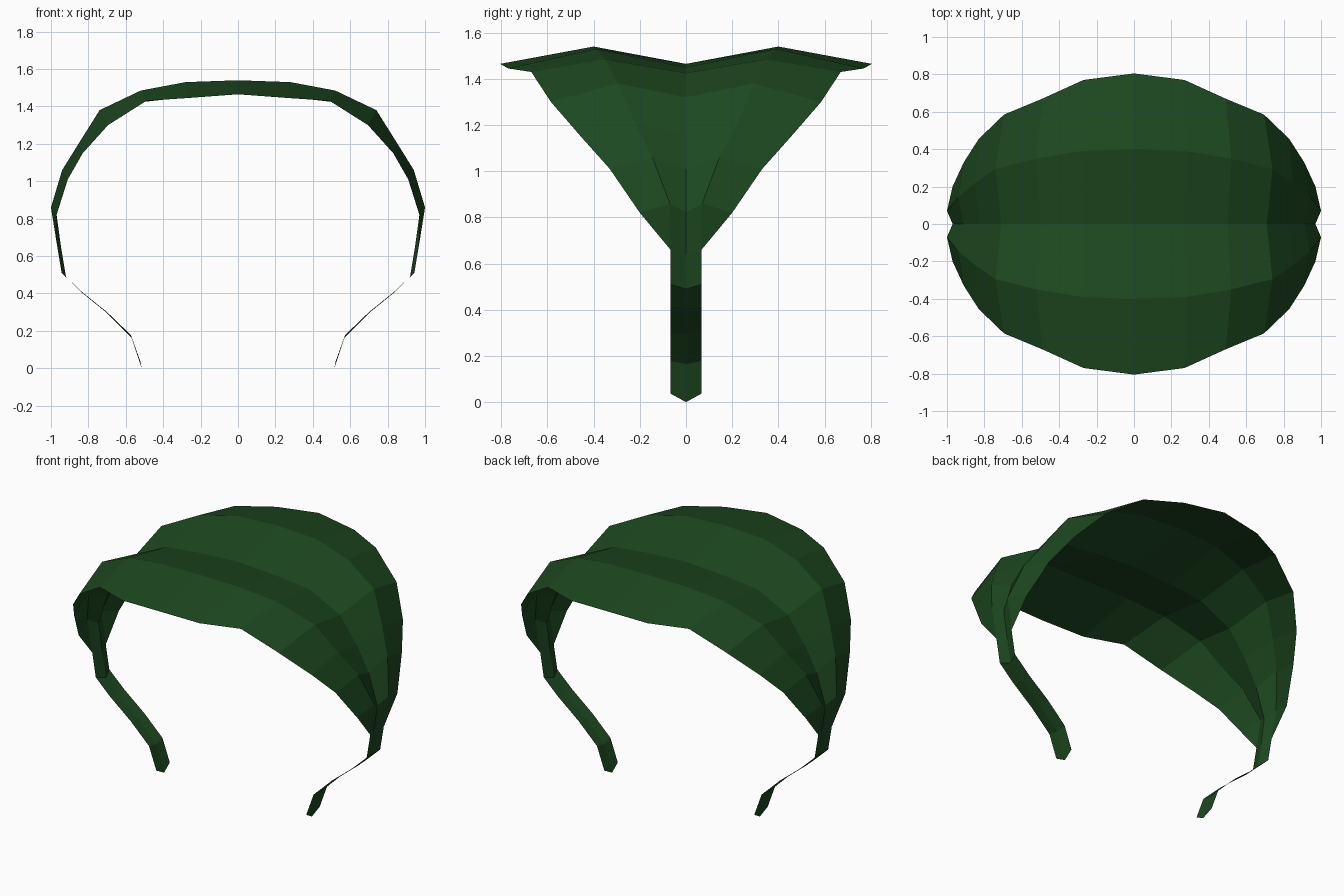
import bpy
import bmesh

# Canopy stations from crown to temple: centre (x, z), ridge (x, y, z), rim (x, y, z)
CANOPY = [
    ((0.00, 1.465), (0.00, 0.40, 1.54), (0.00, 0.805, 1.465)),
    ((0.27, 1.45), (0.28, 0.39, 1.53), (0.27, 0.77, 1.445)),
    ((0.50, 1.425), (0.52, 0.35, 1.485), (0.49, 0.67, 1.43)),
    ((0.71, 1.32), (0.74, 0.295, 1.38), (0.695, 0.585, 1.30)),
    ((0.83, 1.16), (0.85, 0.22, 1.205), (0.83, 0.455, 1.15)),
    ((0.91, 1.01), (0.94, 0.145, 1.06), (0.91, 0.33, 1.01)),
    ((0.97, 0.82), (1.00, 0.07, 0.86), (0.97, 0.20, 0.82)),
    ((0.945, 0.64), (0.968, 0.067, 0.66), (0.968, 0.067, 0.66)),
]

# Narrow side strap continuing down: centre (x, z), edge (x, z)
HALF_WIDTH = 0.067
STRAP = [
    ((0.945, 0.64), (0.968, 0.66)),
    ((0.92, 0.49), (0.943, 0.51)),
    ((0.835, 0.405), (0.84, 0.413)),
    ((0.70, 0.295), (0.70, 0.30)),
    ((0.57, 0.165), (0.573, 0.178)),
    ((0.515, 0.0), (0.522, 0.037)),
]

mat = bpy.data.materials.new("dark_green")
mat.diffuse_color = (0.012, 0.065, 0.014, 1)


def sheet(name, rows):
    """Skin rows of points, then mirror the quarter to all four quadrants."""
    bm = bmesh.new()
    grid = [[bm.verts.new(p) for p in row] for row in rows]
    for a, b in zip(grid, grid[1:]):
        for i in range(len(a) - 1):
            bm.faces.new((a[i], b[i], b[i + 1], a[i + 1]))
    bmesh.ops.remove_doubles(bm, verts=bm.verts, dist=0.0005)
    bm.normal_update()
    mesh = bpy.data.meshes.new(name)
    bm.to_mesh(mesh)
    bm.free()
    mesh.materials.append(mat)
    ob = bpy.data.objects.new(name, mesh)
    bpy.context.collection.objects.link(ob)
    mirror = ob.modifiers.new("mirror", 'MIRROR')
    mirror.use_axis = (True, True, False)
    return ob


# Creased canopy: valley in the middle, ridge on each side, drooping rim
sheet("canopy", [[(c[0], 0, c[1]), r, e] for c, r, e in CANOPY])

# Pair of straps with pointed ends
sheet("side_straps", [[(c[0], 0, c[1]), (e[0], HALF_WIDTH, e[1])] for c, e in STRAP])
